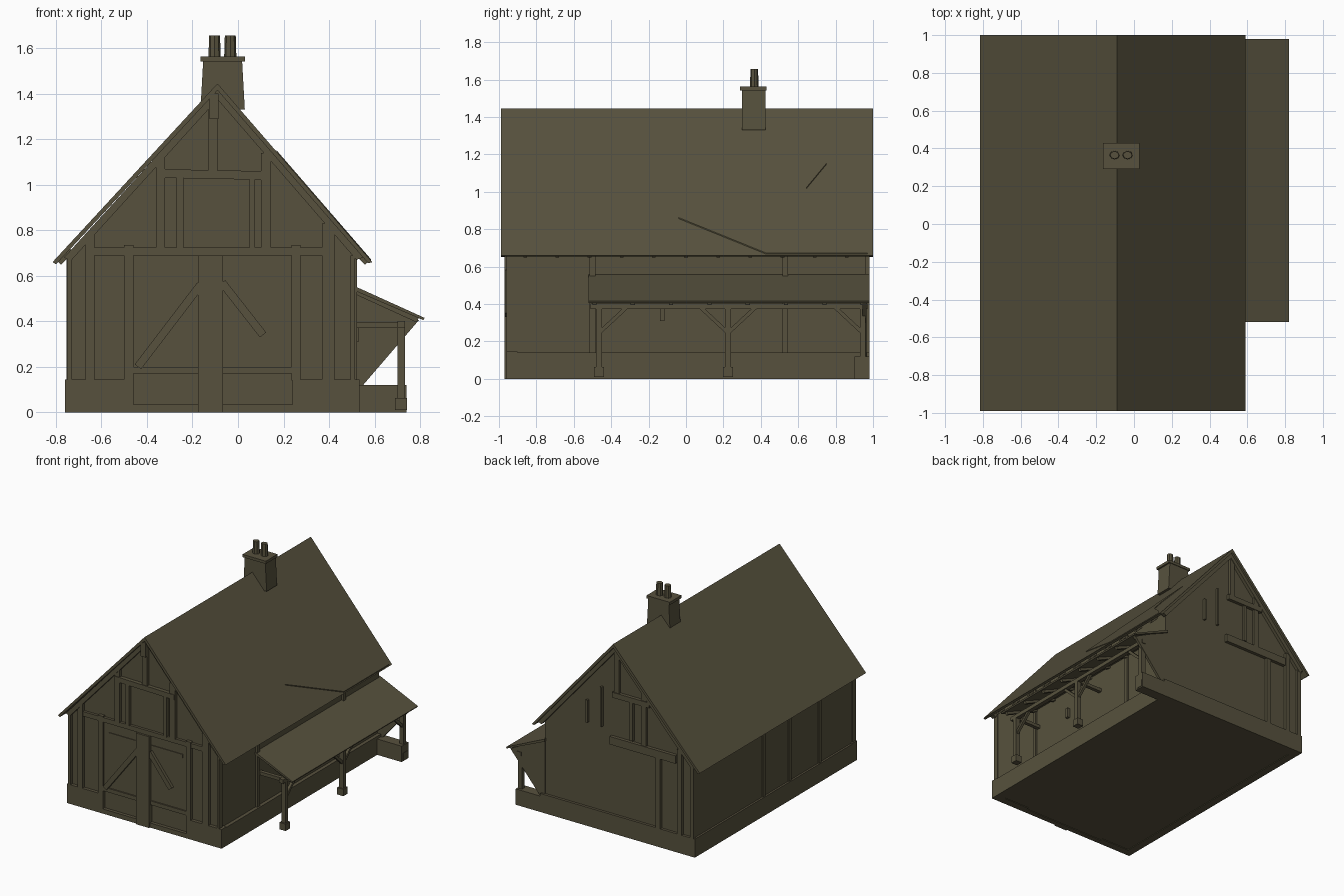
import bpy, bmesh, math
from mathutils import Vector

mat = bpy.data.materials.new("weathered brown")
mat.diffuse_color = (0.095, 0.083, 0.047, 1)


def finish(name, bm):
    bmesh.ops.recalc_face_normals(bm, faces=bm.faces[:])
    me = bpy.data.meshes.new(name)
    bm.to_mesh(me)
    bm.free()
    me.materials.append(mat)
    ob = bpy.data.objects.new(name, me)
    bpy.context.scene.collection.objects.link(ob)
    return ob


def prism(name, pts, y0, y1):
    """Extrude an x-z outline from y0 to y1."""
    bm = bmesh.new()
    a = [bm.verts.new((x, y0, z)) for x, z in pts]
    b = [bm.verts.new((x, y1, z)) for x, z in pts]
    bm.faces.new(a)
    bm.faces.new(b[::-1])
    n = len(pts)
    for i in range(n):
        j = (i + 1) % n
        bm.faces.new((a[i], a[j], b[j], b[i]))
    return finish(name, bm)


def box(name, x0, x1, y0, y1, z0, z1):
    return prism(name, [(x0, z0), (x1, z0), (x1, z1), (x0, z1)], y0, y1)


def beam(name, p, q, w):
    """Square timber between two points."""
    p, q = Vector(p), Vector(q)
    bm = bmesh.new()
    bmesh.ops.create_cube(bm, size=1)
    d = q - p
    bmesh.ops.scale(bm, vec=(w, w, d.length), verts=bm.verts)
    rot = d.to_track_quat('Z', 'Y').to_matrix()
    bmesh.ops.rotate(bm, cent=(0, 0, 0), matrix=rot, verts=bm.verts)
    bmesh.ops.translate(bm, vec=(p + q) / 2, verts=bm.verts)
    return finish(name, bm)


# House body and stone plinth (open at the front door)
prism("house_walls", [(-0.745, 0.005), (0.508, 0.005), (0.508, 0.715),
                      (-0.09, 1.405), (-0.745, 0.695)], -0.935, 0.96)
box("plinth_left", -0.76, -0.70, -0.96, 0.98, 0, 0.14)
box("plinth_right", 0.46, 0.535, -0.96, 0.98, 0, 0.14)
box("plinth_back", -0.76, 0.535, 0.90, 0.98, 0, 0.14)
box("plinth_front_left", -0.76, -0.46, -0.96, -0.90, 0, 0.145)
box("plinth_front_right", 0.24, 0.535, -0.96, -0.90, 0, 0.145)
box("porch_low_wall", 0.53, 0.74, 0.90, 0.98, 0, 0.12)

# Main roof, an inverted V with a thin edge
prism("main_roof", [(-0.815, 0.66), (-0.09, 1.445), (0.59, 0.66), (0.572, 0.655),
                    (-0.09, 1.415), (-0.80, 0.65)], -0.99, 1.0)


# Slightly raised patch lying on the right roof slope
def on_roof(x, y):
    s = (1.445 - 0.66) / 0.68
    return (x, y, 1.445 - (x + 0.09) * s + 0.006)


bm = bmesh.new()
patch = [(0.17, 0.75), (0.42, -0.04), (0.585, 0.43), (0.585, 0.97),
         (0.50, 0.87), (0.35, 0.645), (0.28, 0.645)]
f = bm.faces.new([bm.verts.new(on_roof(x, y)) for x, y in patch])
ext = bmesh.ops.extrude_face_region(bm, geom=[f])
bmesh.ops.translate(bm, vec=(0, 0, -0.007),
                    verts=[v for v in ext["geom"] if isinstance(v, bmesh.types.BMVert)])
bmesh.ops.triangulate(bm, faces=bm.faces[:])
finish("roof_patch", bm)

# Bargeboards under the gable edges
for side, y0, y1 in (("front", -0.965, -0.93), ("back", 0.955, 0.985)):
    prism("bargeboard_" + side, [(-0.765, 0.68), (-0.09, 1.42), (0.55, 0.68),
                                 (0.52, 0.67), (-0.09, 1.375), (-0.735, 0.665)], y0, y1)

# Front timbers: x0, x1, z0, z1
posts = [(-0.75, -0.73, 0.14, 0.69), (-0.67, -0.63, 0.10, 0.78), (-0.50, -0.46, 0.14, 0.735),
         (0.235, 0.275, 0.14, 0.735), (0.37, 0.425, 0.14, 0.83), (0.495, 0.515, 0.14, 0.69),
         (-0.36, -0.32, 0.72, 1.14), (0.10, 0.145, 0.72, 1.14), (-0.27, -0.24, 0.72, 1.03),
         (0.05, 0.075, 0.72, 1.03), (-0.13, -0.09, 1.06, 1.40)]
for x0, x1, z0, z1 in posts:
    box("front_post", x0, x1, -0.96, -0.92, z0, z1)
box("front_cross_beam", -0.63, 0.37, -0.955, -0.92, 0.69, 0.725)
beam("front_collar_beam", (-0.36, -0.945, 1.05), (0.14, -0.945, 1.04), 0.038)
box("king_post_bracket", -0.125, -0.085, -0.985, -0.95, 1.29, 1.40)

# Big double door with centre post, braces and rails
box("door_leaf_left", -0.46, -0.17, -0.945, -0.92, 0.19, 0.69)
box("door_leaf_right", -0.07, 0.24, -0.945, -0.92, 0.19, 0.69)
box("door_centre_post", -0.175, -0.065, -0.97, -0.92, 0.0, 0.69)
beam("door_brace_left", (-0.44, -0.95, 0.20), (-0.165, -0.95, 0.56), 0.035)
beam("door_brace_right", (0.11, -0.95, 0.34), (-0.07, -0.95, 0.57), 0.035)
box("door_rail", -0.46, 0.24, -0.955, -0.92, 0.17, 0.20)
box("door_top_rail", -0.42, 0.20, -0.95, -0.92, 0.59, 0.62)
box("door_sill", -0.46, 0.24, -0.96, -0.92, 0.0, 0.035)

# Back timbers
for x0, x1, z0, z1 in [(-0.75, -0.72, 0.14, 0.69), (-0.65, -0.61, 0.10, 0.78),
                       (-0.47, -0.43, 0.14, 0.70), (-0.35, -0.31, 0.72, 1.13),
                       (-0.24, -0.215, 0.74, 1.04), (-0.125, -0.085, 1.05, 1.39),
                       (0.02, 0.035, 0.78, 1.08), (0.14, 0.155, 0.78, 0.95)]:
    box("back_post", x0, x1, 0.95, 0.98, z0, z1)
box("back_cross_beam", -0.60, -0.05, 0.95, 0.985, 0.67, 0.73)
box("back_collar_beam", -0.38, -0.07, 0.95, 0.985, 1.03, 1.07)

# Side wall posts and rafter ends under the eaves
for y in (0.14, -0.17, -0.53):
    box("left_wall_post", -0.753, -0.74, y - 0.015, y + 0.015, 0.14, 0.68)
for y in (-0.50, 0.53):
    box("right_wall_post", 0.50, 0.522, y - 0.015, y + 0.015, 0.14, 0.70)
for i in range(11):
    y = -0.86 + i * 0.172
    beam("rafter_end_right", (0.49, y, 0.735), (0.565, y, 0.655), 0.02)
    beam("rafter_end_left", (-0.73, y, 0.71), (-0.785, y, 0.655), 0.02)
box("wall_bracket", 0.505, 0.53, -0.14, -0.115, 0.31, 0.385)

# Chimney: stack, cap and two pots
prism("chimney_stack", [(-0.165, 1.33), (0.03, 1.33), (0.018, 1.545), (-0.153, 1.545)],
      0.30, 0.425)
box("chimney_cap", -0.165, 0.03, 0.29, 0.43, 1.542, 1.563)
for x in (-0.103, -0.034):
    bm = bmesh.new()
    bmesh.ops.create_cone(bm, cap_ends=True, segments=8, radius1=0.027, radius2=0.024, depth=0.1)
    bmesh.ops.scale(bm, vec=(1, 0.85, 1), verts=bm.verts)
    bmesh.ops.translate(bm, vec=(x, 0.365, 1.605), verts=bm.verts)
    finish("chimney_pot", bm)

# Side porch: sloped roof, plate, posts, ties and braces
prism("porch_roof", [(0.50, 0.56), (0.82, 0.415), (0.815, 0.405), (0.50, 0.54)], -0.52, 0.98)
box("porch_plate", 0.702, 0.735, -0.51, 0.97, 0.372, 0.402)
for y in (-0.465, 0.225, 0.945):
    box("porch_post", 0.70, 0.735, y - 0.016, y + 0.016, 0.05, 0.38)
    box("porch_post_base", 0.69, 0.743, y - 0.026, y + 0.026, 0.01, 0.062)
    box("porch_tie", 0.505, 0.71, y - 0.014, y + 0.014, 0.37, 0.395)
    for s in (-1, 1):
        if abs(y + s * 0.15) < 0.8 and not (y < 0 and s < 0):
            beam("porch_brace", (0.718, y, 0.245), (0.718, y + s * 0.145, 0.38), 0.02)
for i in range(8):
    y = -0.49 + i * 0.205
    beam("porch_rafter", (0.51, y, 0.533), (0.79, y, 0.405), 0.022)
prism("porch_end_wall", [(0.505, 0.545), (0.795, 0.405), (0.55, 0.12), (0.505, 0.12)],
      0.945, 0.965)
